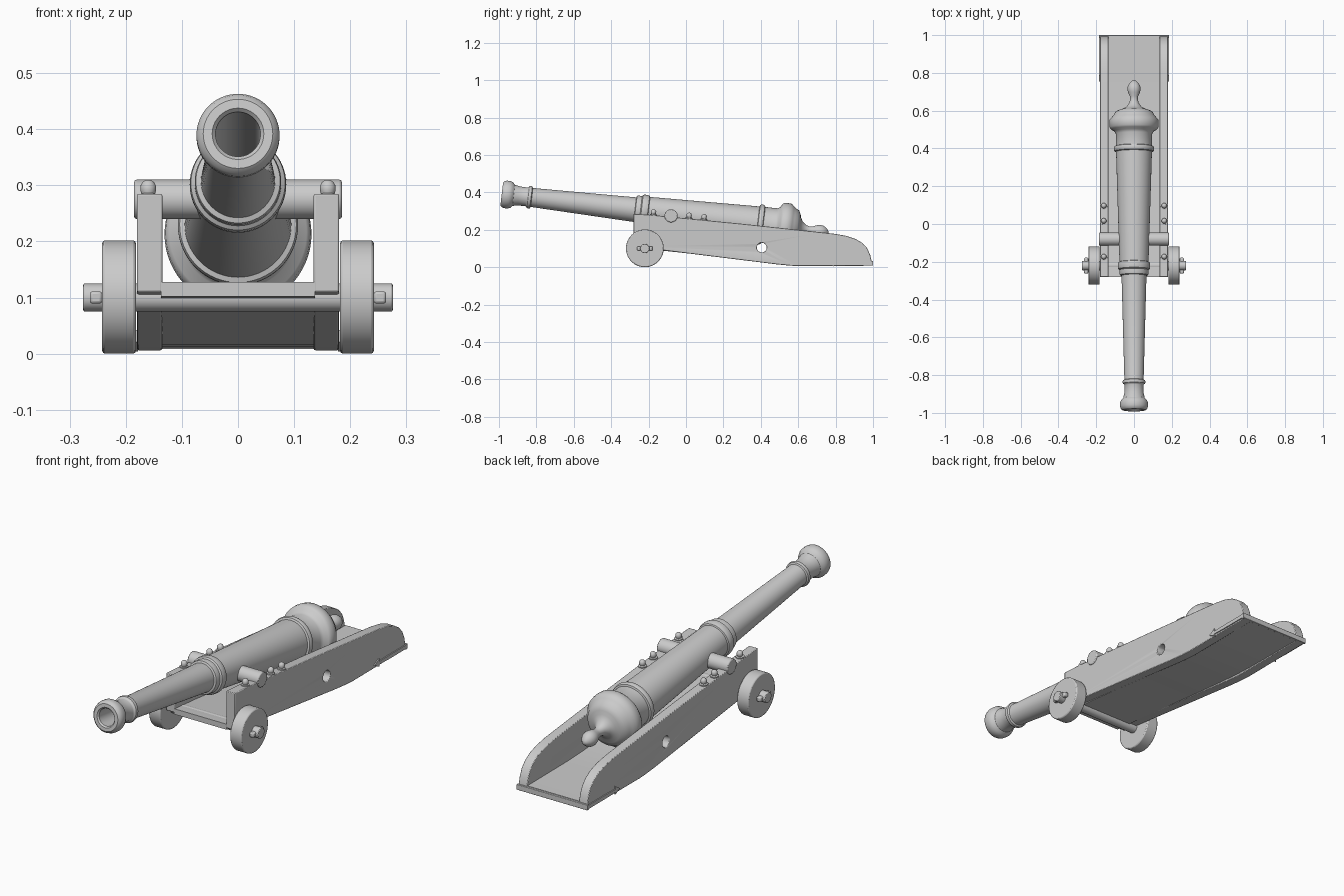
import bpy, bmesh, math
from mathutils import Matrix, Vector

if "Cube" in bpy.data.objects:
    bpy.data.objects.remove(bpy.data.objects["Cube"])

TILT = math.atan(0.118)      # barrel points slightly upward


def finish(name, bm, bevel=0.0, angle=35):
    bmesh.ops.recalc_face_normals(bm, faces=bm.faces)
    me = bpy.data.meshes.new(name)
    bm.to_mesh(me)
    bm.free()
    ob = bpy.data.objects.new(name, me)
    bpy.context.collection.objects.link(ob)
    bpy.ops.object.select_all(action='DESELECT')
    ob.select_set(True)
    bpy.context.view_layer.objects.active = ob
    bpy.ops.object.shade_smooth_by_angle(angle=math.radians(angle))
    if bevel:
        m = ob.modifiers.new("bevel", 'BEVEL')
        m.width = bevel
        m.segments = 2
        m.limit_method = 'ANGLE'
    return ob


def lathe(name, profile, matrix, seg=48, bevel=0.0):
    """Spin (radius, height) points about local z."""
    bm = bmesh.new()
    vs = [bm.verts.new((r, 0, h)) for r, h in profile]
    es = [bm.edges.new(p) for p in zip(vs, vs[1:])]
    bmesh.ops.spin(bm, geom=vs + es, cent=(0, 0, 0), axis=(0, 0, 1),
                   angle=math.tau, steps=seg, use_duplicate=False)
    bmesh.ops.remove_doubles(bm, verts=bm.verts, dist=1e-5)
    bmesh.ops.transform(bm, matrix=matrix, verts=bm.verts)
    return finish(name, bm, bevel)


def rod(name, r, x0, x1, y, z, bevel=0.003, seg=32):
    """Cylinder along x."""
    m = Matrix.Translation((0, y, z)) @ Matrix.Rotation(math.pi / 2, 4, 'Y')
    return lathe(name, [(0, x0), (r, x0), (r, x1), (0, x1)], m, seg, bevel)


def plate(name, pts, x0, x1, bevel=0.0):
    """Extrude a (y, z) outline from x0 to x1."""
    bm = bmesh.new()
    f = bm.faces.new([bm.verts.new((x0, y, z)) for y, z in pts])
    g = bmesh.ops.extrude_face_region(bm, geom=[f])
    bmesh.ops.translate(bm, vec=(x1 - x0, 0, 0),
                        verts=[v for v in g['geom'] if isinstance(v, bmesh.types.BMVert)])
    return finish(name, bm, bevel)


# Barrel: lathe profile as (radius, y), including the bore and the rear knob
barrel = [(0, -.2), (.04, -.2), (.04, -.985), (.046, -.992), (.062, -.992), (.07, -.985), (.074, -.972),
          (.074, -.952), (.068, -.938), (.057, -.928), (.051, -.90), (.05, -.86),
          (.052, -.855), (.059, -.85), (.061, -.842), (.059, -.834), (.052, -.83), (.051, -.825),
          (.066, -.275), (.075, -.272), (.077, -.265), (.077, -.245), (.084, -.24), (.086, -.23),
          (.086, -.215), (.083, -.205), (.077, -.202), (.095, .385), (.104, .388), (.107, .396),
          (.107, .405), (.104, .413), (.096, .416), (.096, .48), (.104, .495), (.122, .505),
          (.129, .515), (.131, .535), (.129, .555), (.118, .568), (.108, .58), (.098, .598),
          (.078, .608), (.06, .613), (.04, .625), (.025, .645), (.02, .665), (.022, .68),
          (.031, .70), (.035, .718), (.033, .735), (.025, .75), (.012, .763), (0, .768)]
to_y = Matrix.Rotation(-math.pi / 2, 4, 'X')
axis = Matrix.Translation((0, 0, .2755)) @ Matrix.Rotation(-TILT, 4, 'X') @ to_y
lathe("barrel", barrel, axis, 64)
rod("trunnion", .035, -.185, .185, -.08, .275, .004, 40)

# Carriage outline
top = [(-.28, .285), (-.19, .28), (.30, .232), (.72, .187), (.80, .178), (.86, .167),
       (.91, .15), (.945, .128), (.97, .10), (.985, .065), (.993, .03), (.993, .008)]
bottom = [(.60, .006), (.55, .009), (.48, .016), (-.12, .09), (-.28, .11)]

# Floor board between the cheeks
under = [(-.28, .102), (-.12, .088), (.30, .042), (.48, .024), (.58, .016), (.70, .012), (.99, .010)]
plate("floor_board", under + [(y, z + .026) for y, z in reversed(under)], -.137, .137)

# Axle
rod("axle", .025, -.276, .276, -.22, .10)

for side, s in (("right", 1), ("left", -1)):
    # Cheek with its rope hole
    cheek = plate(side + "_cheek", top + bottom, s * .135, s * .18)
    cutter = rod("hole_cutter", .026, s * .158 - .1, s * .158 + .1, .405, .105, 0)
    cutter.hide_render = True
    bpy.context.view_layer.objects.active = cheek
    m = cheek.modifiers.new("hole", 'BOOLEAN')
    m.operation = 'DIFFERENCE'
    m.solver = 'EXACT'
    m.object = cutter
    bpy.ops.object.modifier_apply(modifier="hole")
    bpy.data.objects.remove(cutter)
    b = cheek.modifiers.new("bevel", 'BEVEL')
    b.width = .003
    b.segments = 2
    b.limit_method = 'ANGLE'

    # Wheel and the pin that holds it
    x = sorted((s * .182, s * .242))
    rod(side + "_wheel", .101, x[0], x[1], -.22, .101, .005, 64)
    pin = [(-.262, .089), (-.262, .111), (-.178, .111), (-.178, .089)]
    plate(side + "_wheel_pin", pin, s * .242, s * .264, .005)

    # Bolts along the cheek top
    for i, (y, z) in enumerate(((-.175, .277), (.015, .259), (.095, .251))):
        bolt = [(0, 0), (.019, 0), (.019, .006), (.012, .008), (.014, .014), (.014, .022),
                (.010, .029), (.005, .032), (0, .033)]
        m = Matrix.Translation((s * .16, y, z)) @ Matrix.Rotation(-.1, 4, 'X')
        lathe(f"{side}_bolt_{i + 1}", bolt, m, 20)

    # Iron strap with arrow tip
    strap = [(1, .012), (1, .03), (.86, .03), (.79, .028), (.79, .042), (.755, .021),
             (.79, .004), (.79, .014), (.86, .012)]
    plate(side + "_strap", strap, s * .178, s * .185)

# Rear iron edge joining the straps
plate("rear_edge", [(.988, .008), (1, .008), (1, .034), (.988, .034)], -.185, .185, .002)
